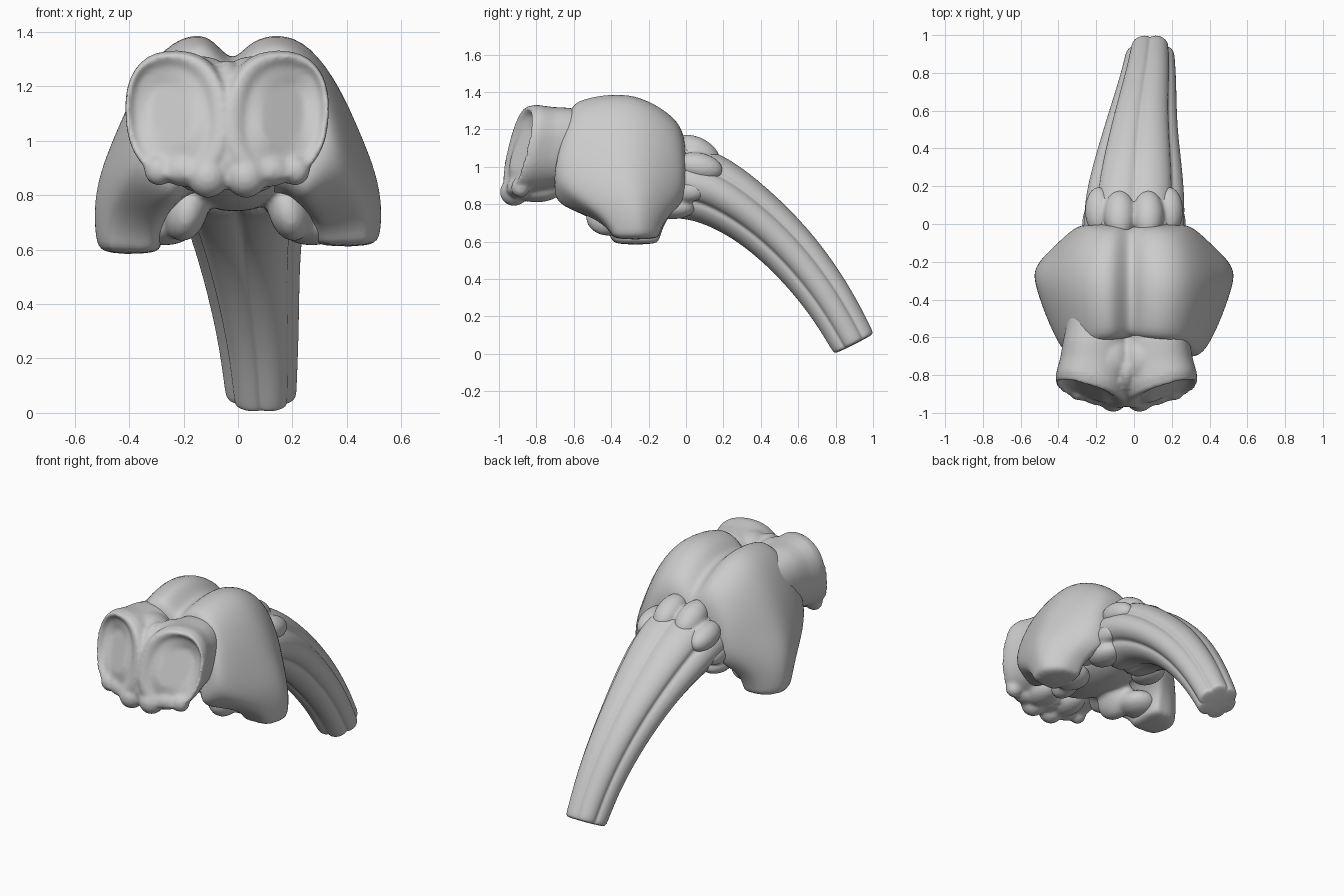
import bpy, bmesh, math
from mathutils import Vector, Matrix

if "Cube" in bpy.data.objects:
    bpy.data.objects.remove(bpy.data.objects["Cube"])


def make_object(name, bm, voxel=0, smooth=0, subsurf=0):
    bmesh.ops.recalc_face_normals(bm, faces=bm.faces[:])
    for f in bm.faces:
        f.smooth = True
    me = bpy.data.meshes.new(name)
    bm.to_mesh(me)
    bm.free()
    ob = bpy.data.objects.new(name, me)
    bpy.context.collection.objects.link(ob)
    if subsurf:
        m = ob.modifiers.new("subsurf", 'SUBSURF')
        m.levels = m.render_levels = subsurf
    if voxel:
        m = ob.modifiers.new("fuse", 'REMESH')
        m.mode = 'VOXEL'
        m.voxel_size = voxel
        m.use_smooth_shade = True
    if smooth:
        m = ob.modifiers.new("soften", 'SMOOTH')
        m.iterations = smooth
        m.factor = 0.5
    return ob


def loft(bm, rings):
    rows = [[bm.verts.new(p) for p in r] for r in rings]
    n = len(rows[0])
    for a, b in zip(rows, rows[1:]):
        for i in range(n):
            j = (i + 1) % n
            bm.faces.new((a[i], a[j], b[j], b[i]))
    bm.faces.new(rows[0])
    bm.faces.new(rows[-1])


def blob(bm, loc, size, rot=(0, 0, 0)):
    m = Matrix.Translation(loc)
    for axis, a in zip("XYZ", rot):
        m = m @ Matrix.Rotation(math.radians(a), 4, axis)
    m = m @ Matrix.Diagonal((*size, 1))
    bmesh.ops.create_uvsphere(bm, u_segments=24, v_segments=16, radius=1, matrix=m)


# Shell: arch swept from one foot over the back to the other foot
# outer x, outer z, inner x, inner z, y front, y back, blend to side profile
half = [(.02, 1.315, .01, .78, -.61, -.005, 0), (.07, 1.375, .04, .78, -.62, 0, 0),
        (.15, 1.405, .09, .78, -.63, 0, 0), (.27, 1.365, .14, .785, -.65, 0, .2),
        (.38, 1.21, .18, .79, -.70, 0, .6), (.46, 1.03, .21, .77, -.715, -.01, 1),
        (.518, .88, .24, .74, -.60, -.06, 1), (.537, .76, .27, .70, -.47, -.11, .8),
        (.53, .66, .28, .64, -.40, -.14, .5), (.51, .61, .29, .61, -.39, -.15, .4)]
top_profile = [(.04, 0), (0, .3), (0, .65), (.015, .88), (.1, .95), (.38, 1), (.62, .97),
               (.86, .83), (.985, .68), (1, .45), (1, .2), (.96, 0)]
side_profile = [(.04, 0), (0, .25), (0, .5), (.03, .66), (.16, .80), (.42, .95), (.62, 1),
                (.82, .80), (.97, .52), (1, .35), (1, .2), (.96, 0)]


def shell_ring(s, side):
    ox, oz, ix, iz, y0, y1, k = s
    pts = []
    for (t0, f0), (t1, f1) in zip(top_profile, side_profile):
        t, f = t0 + (t1 - t0) * k, f0 + (f1 - f0) * k
        z = iz + (oz - iz) * f
        if side < 0 and z < .75:
            z -= (.75 - z) * .2
        pts.append((side * (ix + (ox - ix) * f) - (.02 if ox < .1 else 0), y0 + (y1 - y0) * t, z))
    return pts


bm = bmesh.new()
loft(bm, [shell_ring(s, -1) for s in reversed(half)] + [shell_ring(s, 1) for s in half])
make_object("body_shell", bm, subsurf=2)

# Belly and inner stub legs
bm = bmesh.new()
blob(bm, (-.01, -.32, .93), (.24, .42, .19))
for s in (-1, 1):
    blob(bm, (s * .19, -.40, .75), (.08, .14, .12), (20, s * -15, 0))
    blob(bm, (s * .27, -.28, .69), (.12, .12, .075))
make_object("belly_and_inner_legs", bm, voxel=.015, smooth=6)

# Head: two shallow dished lobes, full bridge between them and lower knobs
bm = bmesh.new()
HX = -.04
N = 40


def head_ring(side, cx, y, z, rx, rz, tilt):
    # tilt skews the ring so the face looks outward and slightly up
    pts = []
    for i in range(N):
        a = 2 * math.pi * i / N
        u, w = math.cos(a), math.sin(a)
        u = math.copysign(abs(u) ** .85, u)
        w = math.copysign(abs(w) ** .85, w)
        pts.append((HX + side * (cx + u * rx + w * .012), y + tilt * (u * .05 + w * .05), z + w * rz))
    return pts


for s in (-1, 1):
    loft(bm, [head_ring(s, .15, -.45, 1.10, .15, .18, 0),
              head_ring(s, .16, -.62, 1.11, .175, .205, 0),
              head_ring(s, .165, -.74, 1.10, .185, .22, .5),
              head_ring(s, .18, -.85, 1.095, .193, .237, 1),
              head_ring(s, .185, -.895, 1.09, .188, .233, 1),
              head_ring(s, .19, -.905, 1.09, .178, .222, 1),
              head_ring(s, .20, -.895, 1.095, .155, .205, 1),
              head_ring(s, .205, -.875, 1.095, .137, .18, 1),
              head_ring(s, .205, -.868, 1.095, .08, .11, 1)])
    # lower knobs
    blob(bm, (HX + s * .07, -.92, .865), (.075, .075, .075))
    blob(bm, (HX + s * .15, -.89, .89), (.09, .07, .06))
    blob(bm, (HX + s * .25, -.885, .89), (.055, .05, .055))
    blob(bm, (HX + s * .10, -.80, .88), (.09, .14, .07))
    # top ridge fillers
    blob(bm, (HX + s * .09, -.72, 1.18), (.13, .15, .13))
blob(bm, (HX, -.80, 1.06), (.075, .145, .24), (-9, 0, 0))
blob(bm, (HX, -.86, .92), (.10, .11, .10))
blob(bm, (HX, -.62, 1.02), (.22, .16, .16))
make_object("head", bm, voxel=.011, smooth=8)

# Tail: bundle of six lobes bending down to the rear
# centre x, y, z, half width, half thickness
path = [(0, -.15, .93, .25, .20), (0, .0, .925, .262, .215), (.005, .15, .88, .258, .198),
        (.02, .34, .755, .225, .17), (.035, .50, .615, .192, .158), (.055, .645, .455, .167, .147),
        (.075, .78, .268, .145, .135), (.083, .875, .098, .13, .127),
        (.085, .895, .06, .127, .125), (.086, .90, .05, .11, .11)]
bm = bmesh.new()
rings = []
for k, (cx, cy, cz, a, b) in enumerate(path):
    p, q = path[max(k - 1, 0)], path[min(k + 1, len(path) - 1)]
    t = Vector((0, q[1] - p[1], q[2] - p[2])).normalized()
    nrm = Vector((0, -t.z, t.y))
    ring = []
    for i in range(60):
        th = 2 * math.pi * i / 60
        r = .87 + .15 * abs(math.sin(3 * th)) ** .65
        ring.append(Vector((cx, cy, cz)) + Vector((a * r * math.sin(th), 0, 0))
                    + nrm * (b * r * math.cos(th)))
    rings.append(ring)
loft(bm, rings)
make_object("tail", bm, subsurf=2)

# Collar of pads around the tail root
bm = bmesh.new()
for s in (-1, 1):
    blob(bm, (s * .075, .05, 1.075), (.085, .14, .085), (-25, 0, 0))
    blob(bm, (s * .185, .07, 1.0), (.075, .13, .075), (-12, 0, 0))
    blob(bm, (s * .22, .0, .87), (.055, .11, .06))
    blob(bm, (s * .17, -.07, .78), (.09, .12, .06))
make_object("tail_collar", bm, voxel=.011, smooth=6)
